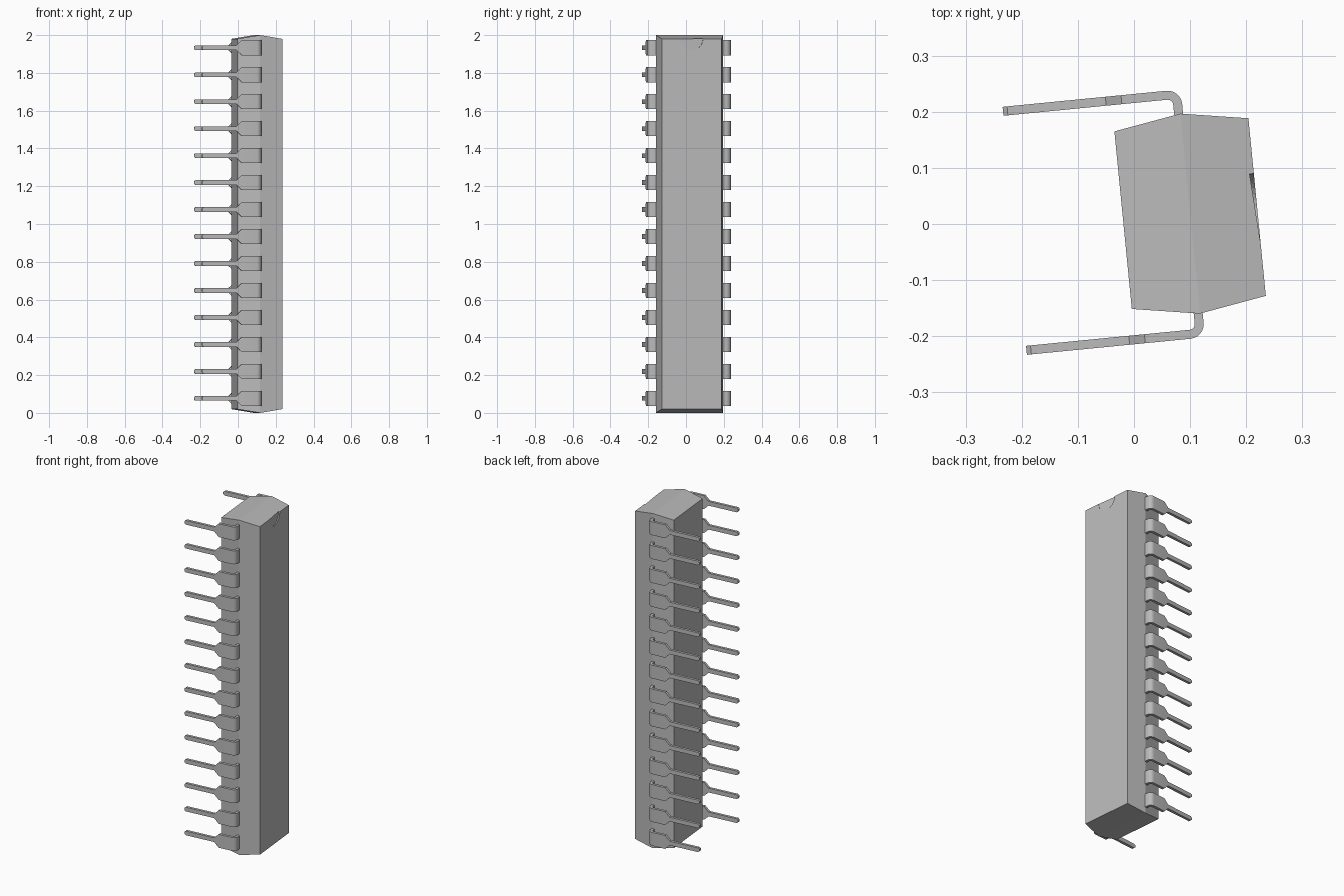
import bpy, bmesh
from math import radians, sin, cos, pi
from mathutils import Matrix, Vector

cube = bpy.data.objects.get("Cube")
if cube:
    bpy.data.objects.remove(cube, do_unlink=True)

grey = bpy.data.materials.new("plain grey")
grey.use_nodes = True
GREY = (0.5, 0.5, 0.5, 1)
grey.diffuse_color = GREY
grey.node_tree.nodes["Principled BSDF"].inputs["Base Color"].default_value = GREY

# The package stands on end, turned slightly about the vertical
PLACE = Matrix.Translation((0.1, 0.0185, 0)) @ Matrix.Rotation(radians(5.6), 4, "Z")


def finish(name, bm):
    bmesh.ops.recalc_face_normals(bm, faces=bm.faces)
    mesh = bpy.data.meshes.new(name)
    bm.to_mesh(mesh)
    bm.free()
    mesh.transform(PLACE)
    mesh.materials.append(grey)
    ob = bpy.data.objects.new(name, mesh)
    bpy.context.collection.objects.link(ob)
    return ob


def loft(bm, rings):
    """Skin a list of closed rings and cap both ends."""
    loops = [[bm.verts.new(p) for p in ring] for ring in rings]
    for a, b in zip(loops, loops[1:]):
        n = len(a)
        for i in range(n):
            bm.faces.new((a[i], a[(i + 1) % n], b[(i + 1) % n], b[i]))
    bm.faces.new(loops[0])
    bm.faces.new(loops[-1])


# Package body: widest at the parting line, drafted both ways
bm = bmesh.new()
rings = []
for u, w, h in ((-0.12, 0.159, 0.98), (0, 0.179, 1.0), (0.12, 0.159, 0.98)):
    rings.append([(u, -w, 1 - h), (u, w, 1 - h), (u, w, 1 + h), (u, -w, 1 + h)])
loft(bm, rings)
body = finish("package_body", bm)

# Shallow index notch with a slanting floor, cut at the upper end
R = 0.06
bm = bmesh.new()
rim = [(R * cos(2 * pi * i / 32), R * sin(2 * pi * i / 32)) for i in range(32)]
loft(bm, [[(0.116 - 0.06 * v, v, 1.98 + z) for v, z in rim],
          [(0.15, v, 1.98 + z) for v, z in rim]])
cutter = finish("notch_cutter", bm)
cutter.hide_render = True
cutter.hide_set(True)
cut = body.modifiers.new("notch", "BOOLEAN")
cut.operation = "DIFFERENCE"
cut.object = cutter
cut.solver = "EXACT"
bpy.context.view_layer.objects.active = body
body.select_set(True)
bpy.ops.object.modifier_apply(modifier=cut.name)
bpy.data.objects.remove(cutter, do_unlink=True)

# One bent pin: stations of (u, v, direction angle, half height)
HALF_T, BEND = 0.008, 0.018
WIDE, THIN = 0.04, 0.0125
stations = [(-0.003, 0.165, 0, WIDE)]
for i in range(7):
    a = i * pi / 12
    stations.append((-0.003 - BEND + BEND * cos(a), 0.196 + BEND * sin(a), a, WIDE))
for u, h in ((-0.102, WIDE), (-0.13, THIN), (-0.306, THIN), (-0.314, THIN * 0.5)):
    stations.append((u, 0.196 + BEND, pi / 2, h))


def pin(name, side, z):
    bm = bmesh.new()
    rings = []
    for u, v, a, h in stations:
        c, n = Vector((u, v, 0)), Vector((cos(a), sin(a), 0)) * HALF_T
        ring = []
        for s, t in ((1, 1), (1, -1), (-1, -1), (-1, 1)):
            p = c + n * s
            ring.append((p.x, p.y * side, z + h * t))
        rings.append(ring)
    loft(bm, rings)
    ob = finish(name, bm)
    bpy.ops.object.select_all(action="DESELECT")
    bpy.context.view_layer.objects.active = ob
    ob.select_set(True)
    bpy.ops.object.shade_smooth_by_angle(angle=radians(30))


# Two rows of fourteen pins
for i in range(14):
    z = 1.005 + (i - 6.5) * 0.1428
    pin(f"back_pin_{i + 1}", 1, z)
    pin(f"front_pin_{i + 1}", -1, z)
